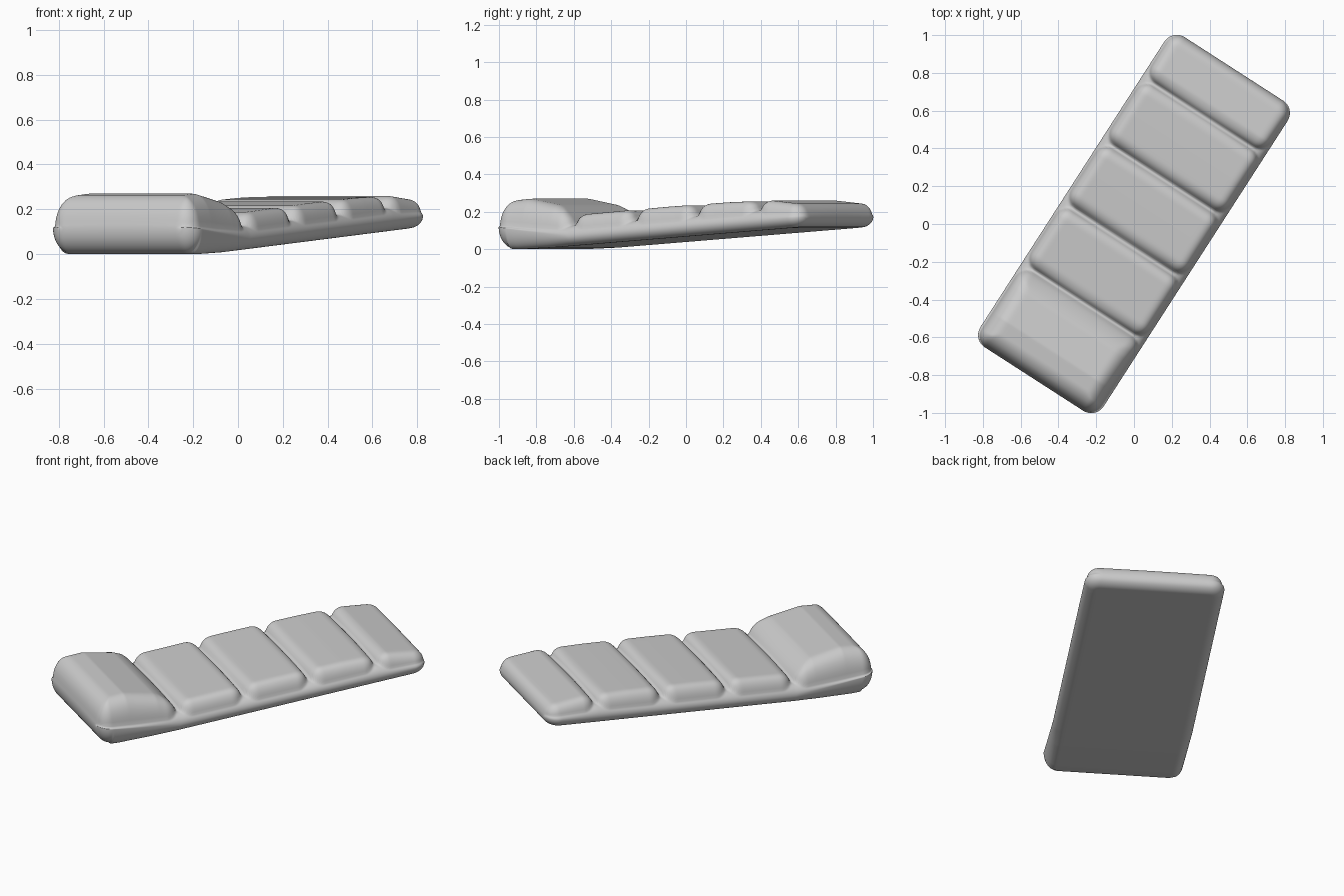
import bpy, bmesh, math
from mathutils import Matrix

if "Cube" in bpy.data.objects:
    bpy.data.objects.remove(bpy.data.objects["Cube"])

L, W, R = 0.978, 0.388, 0.08          # half length, half width, corner radius
GROOVES = [-L + 0.006, -0.495, -0.105, 0.285, 0.68, L - 0.006]
NU, NV = 260, 80

# side profiles along the length: (position, height)
BOTTOM = [(-L, 0.004), (-0.85, 0.0), (-0.65, 0.008), (0.87, 0.113), (L, 0.123)]
MIDDLE = [(-L, 0.12), (-0.8, 0.1), (-0.5, 0.07), (0.68, 0.152), (L, 0.172)]
LEDGE = [(-L, 0.125), (-0.75, 0.118), (-0.495, 0.12), (-0.105, 0.145), (0.285, 0.17), (0.68, 0.2), (L, 0.198)]
CROWN = [(-L, 0.255), (-0.8, 0.27), (-0.62, 0.237), (-0.5, 0.188), (-0.46, 0.185), (-0.3, 0.197),
         (0.09, 0.227), (0.48, 0.251), (0.75, 0.26), (L, 0.238)]


def interp(table, x):
    for (x0, y0), (x1, y1) in zip(table, table[1:]):
        if x <= x1:
            return y0 + (y1 - y0) * (x - x0) / (x1 - x0)
    return table[-1][1]


def inset(u, v, u0, u1, half_w, r):
    """Depth inside a rounded rectangle (0 on its outline)."""
    qx = abs(u - (u0 + u1) / 2) - (u1 - u0) / 2 + r
    qy = abs(v) - half_w + r
    return r - math.hypot(max(qx, 0), max(qy, 0)) - min(max(qx, qy), 0)


def roundover(d, r):
    t = min(max(d / r, 0), 1)
    return math.sqrt(1 - (1 - t) ** 2)


def spaced(i, n):
    """Even spacing, tightened towards both ends."""
    t = 2 * i / n - 1
    return 0.55 * t + 0.45 * math.sin(t * math.pi / 2)


def heights(u, v):
    d = inset(u, v, -L, L, W, R)
    mid = interp(MIDDLE, u)
    low = mid - (mid - interp(BOTTOM, u)) * roundover(d, 0.06 + 0.03 * (u < -0.9))
    ledge = interp(LEDGE, u) + 0.022 * (1 - (v / W) ** 2)
    top = mid + (ledge - mid) * roundover(d, 0.05)
    # padded section that this point belongs to
    for k, (a, b) in enumerate(zip(GROOVES, GROOVES[1:])):
        if a <= u <= b:
            gap = 0.009
            dp = inset(u, v, a + gap * (k > 0), b - gap * (k < 4), W - 0.012, 0.07)
            top += (interp(CROWN, u) - ledge) * roundover(dp, 0.1 if k == 0 else 0.065)
    return low, top


# padded lounger body: top and bottom sheets joined around the rim
bm = bmesh.new()
low_grid, top_grid = [], []
for i in range(NU + 1):
    u = L * spaced(i, NU)
    cut = max(abs(u) - (L - R), 0)
    half = W - R + math.sqrt(max(R * R - cut * cut, 0))
    lows, tops = [], []
    for j in range(NV + 1):
        v = half * math.sin(spaced(j, NV) * math.pi / 2)
        lo, hi = heights(u, v)
        rim = i in (0, NU) or j in (0, NV)
        lows.append(bm.verts.new((u, v, lo)))
        tops.append(lows[-1] if rim else bm.verts.new((u, v, hi)))
    low_grid.append(lows)
    top_grid.append(tops)
for grid, flip in ((low_grid, True), (top_grid, False)):
    for i in range(NU):
        for j in range(NV):
            q = [grid[i][j], grid[i + 1][j], grid[i + 1][j + 1], grid[i][j + 1]]
            if len({v for v in q}) == 4:
                bm.faces.new(q[::-1] if flip else q)
for f in bm.faces:
    f.smooth = True
bm.transform(Matrix.Rotation(math.radians(57.2), 4, 'Z'))
mesh = bpy.data.meshes.new("padded_mat")
bm.to_mesh(mesh)
bm.free()
mat_obj = bpy.data.objects.new("padded_mat", mesh)
bpy.context.collection.objects.link(mat_obj)

# soften the seams
soft = mat_obj.modifiers.new("soften", 'SMOOTH')
soft.factor = 0.5
soft.iterations = 3
